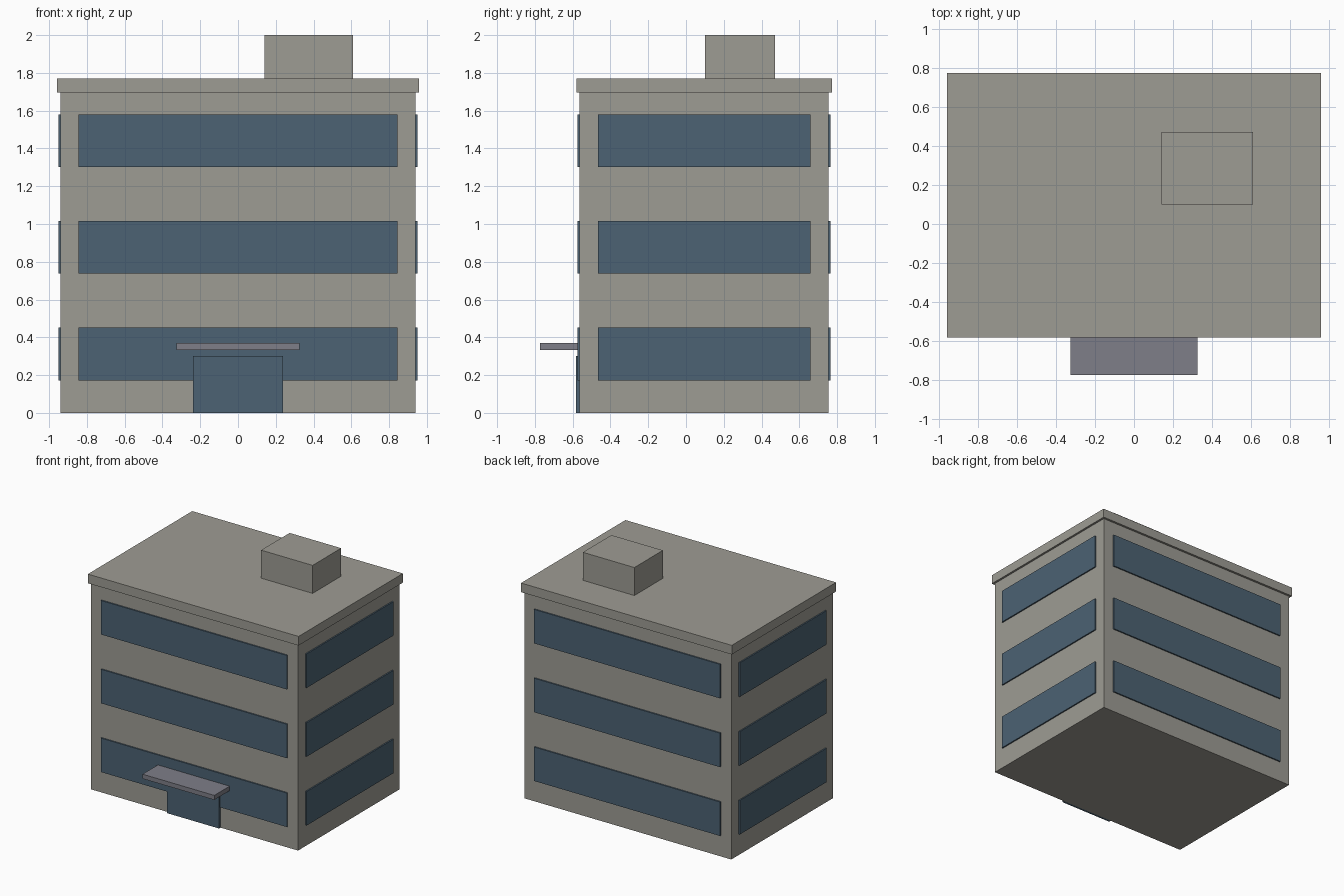
import bpy

if "Cube" in bpy.data.objects:
    bpy.data.objects.remove(bpy.data.objects["Cube"])


def material(name, rgb):
    # sRGB 0-255 to linear
    m = bpy.data.materials.new(name)
    lin = [((c / 255 + 0.055) / 1.055) ** 2.4 for c in rgb]
    m.diffuse_color = (*lin, 1)
    m.use_nodes = True
    m.node_tree.nodes["Principled BSDF"].inputs["Base Color"].default_value = m.diffuse_color
    return m


concrete = material("concrete", (158, 156, 148))
glass = material("blue_glass", (76, 98, 115))
metal = material("canopy_grey", (126, 126, 136))


def box(name, x, y, z, mat):
    bpy.ops.mesh.primitive_cube_add(
        size=1, location=[(a + b) / 2 for a, b in (x, y, z)])
    ob = bpy.context.object
    ob.name = name
    ob.scale = [b - a for a, b in (x, y, z)]
    bpy.ops.object.transform_apply(location=False, rotation=False, scale=True)
    ob.data.materials.append(mat)
    return ob


# Main block, roof slab and rooftop plant room
X, Y0, Y1, H = 0.94, -0.563, 0.755, 1.695
box("main_block", (-X, X), (Y0, Y1), (0, H), concrete)
box("roof_slab", (-0.957, 0.957), (-0.581, 0.773), (H, 1.77), concrete)
box("rooftop_plant_room", (0.14, 0.608), (0.1, 0.47), (1.77, 2), concrete)

# Ribbon windows on every side of three floors
P = 0.011   # how far the glass stands out
S = 0.01    # how far it is set into the wall
for i in range(3):
    z = (0.172 + i * 0.565, 0.451 + i * 0.565)
    n = str(i + 1)
    box("front_window_" + n, (-0.845, 0.845), (Y0 - P, Y0 + S), z, glass)
    box("back_window_" + n, (-0.845, 0.845), (Y1 - S, Y1 + P), z, glass)
    box("left_window_" + n, (-X - P, -X + S), (-0.467, 0.659), z, glass)
    box("right_window_" + n, (X - S, X + P), (-0.467, 0.659), z, glass)

# Entrance door and canopy
box("entrance_door", (-0.237, 0.237), (-0.582, Y0 + S), (0, 0.3), glass)
box("entrance_canopy", (-0.326, 0.326), (-0.773, Y0), (0.332, 0.369), metal)
